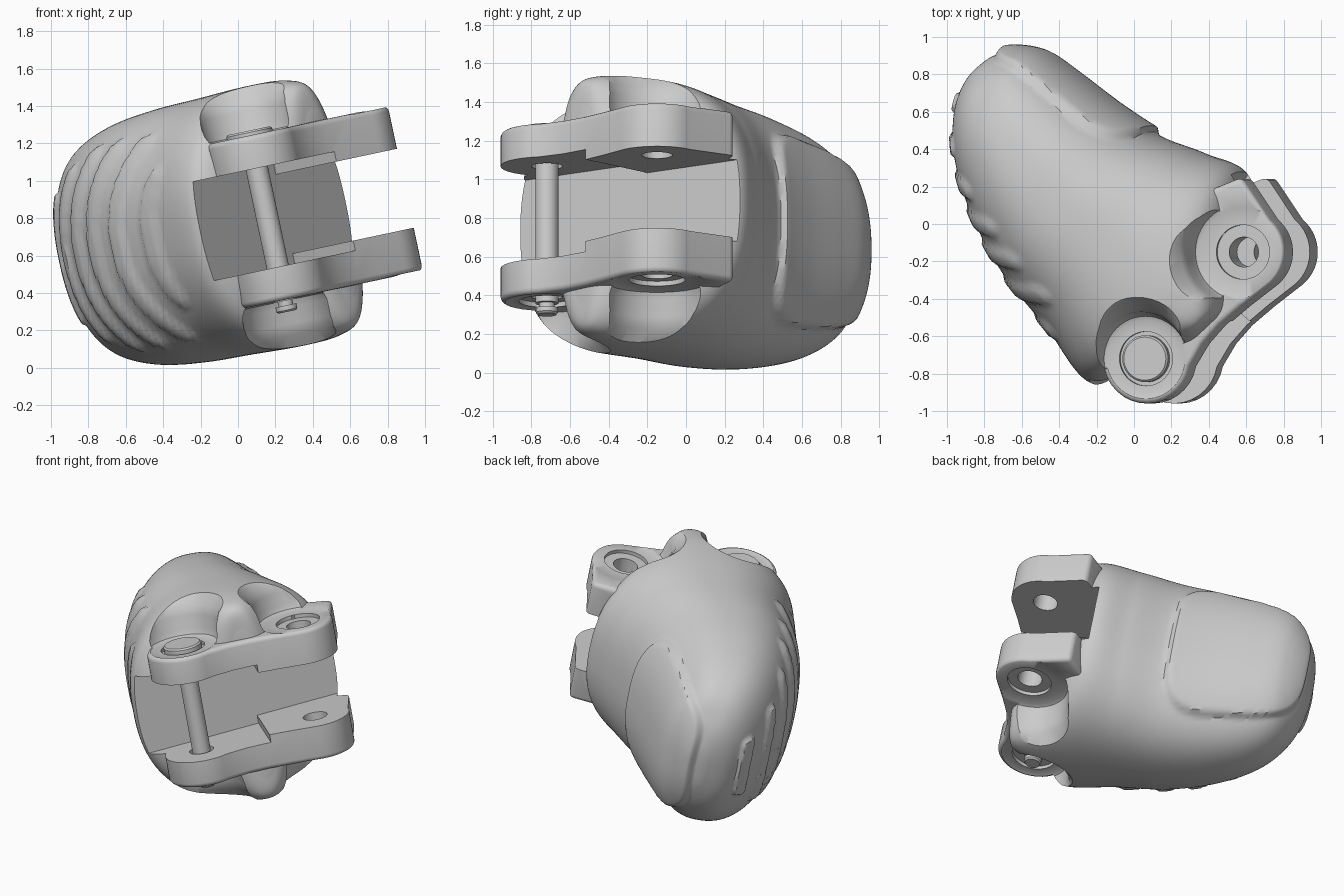
import bpy, bmesh, math
from mathutils import Vector, Matrix

if "Cube" in bpy.data.objects:
    bpy.data.objects.remove(bpy.data.objects["Cube"])

grey = bpy.data.materials.new("satin_grey")
grey.use_nodes = True
grey.diffuse_color = (0.6, 0.6, 0.6, 1)
grey.node_tree.nodes["Principled BSDF"].inputs["Base Color"].default_value = (0.6, 0.6, 0.6, 1)

# Everything is built with the hinge axis upright, then tilted
TILT = Matrix.Translation((0, 0, 0.77)) @ Matrix.Rotation(math.radians(-12), 4, 'Y')
PIN, HOLE = (0.16, -0.72), (0.69, -0.15)
PLATE = 0.45


def orient(bm):
    bm.normal_update()
    bmesh.ops.recalc_face_normals(bm, faces=bm.faces[:])
    if bm.calc_volume(signed=True) < 0:
        bmesh.ops.reverse_faces(bm, faces=bm.faces[:])
    bm.normal_update()


def finish(name, bm):
    orient(bm)
    me = bpy.data.meshes.new(name)
    bm.to_mesh(me)
    bm.free()
    me.materials.append(grey)
    ob = bpy.data.objects.new(name, me)
    bpy.context.collection.objects.link(ob)
    return ob


def prism(name, outline, low, high):
    bm = bmesh.new()
    a, b = [[bm.verts.new((x, y, w)) for x, y in outline] for w in (low, high)]
    bm.faces.new(a[::-1])
    bm.faces.new(b)
    for i in range(len(a)):
        bm.faces.new((a[i - 1], a[i], b[i], b[i - 1]))
    return finish(name, bm)


def lathe(name, profile, centre, flip=1, n=48):
    # Profile starts and ends on the axis
    bm = bmesh.new()
    rings = []
    for r, w in profile:
        count = n if r else 1
        rings.append([bm.verts.new((centre[0] + r * math.cos(math.tau * i / n),
                                    centre[1] + r * math.sin(math.tau * i / n), flip * w))
                      for i in range(count)])
    for a, b in zip(rings, rings[1:]):
        for i in range(n):
            quad = [a[i % len(a)], a[(i + 1) % len(a)], b[(i + 1) % len(b)], b[i % len(b)]]
            bm.faces.new(list(dict.fromkeys(quad)))
    return finish(name, bm)


def apply(ob, mod):
    bpy.context.view_layer.update()
    with bpy.context.temp_override(object=ob, active_object=ob, selected_objects=[ob]):
        bpy.ops.object.modifier_apply(modifier=mod.name)


def boolean(ob, other, operation='DIFFERENCE'):
    # Try the next solver if one loses the body
    before = ob.data.copy()
    for solver in ('EXACT', 'MANIFOLD', 'FLOAT'):
        mod = ob.modifiers.new("cut", 'BOOLEAN')
        mod.operation, mod.solver, mod.object = operation, solver, other
        apply(ob, mod)
        if len(ob.data.polygons) > 2000:
            break
        ob.data = before.copy()
    bpy.data.objects.remove(other)


def arc(c, r, a0, a1, n=16):
    angles = [math.radians(a0 + (a1 - a0) * i / n) for i in range(n + 1)]
    return [(c[0] + r * math.cos(a), c[1] + r * math.sin(a)) for a in angles]


def smooth(x):
    x = min(1, max(0, x))
    return x * x * (3 - 2 * x)


# Shell stations: back point, pad-side point, half width
KEYS = [(0.44, -0.60, 0.58, -0.47, 0.50), (0.36, -0.66, 0.61, -0.38, 0.65),
        (0.12, -0.74, 0.62, -0.10, 0.70), (-0.20, -0.86, 0.60, 0.26, 0.71),
        (-0.45, -0.56, 0.37, 0.38, 0.70), (-0.68, -0.28, 0.13, 0.47, 0.69),
        (-0.85, 0.03, -0.10, 0.61, 0.66), (-0.945, 0.33, -0.33, 0.78, 0.59),
        (-0.955, 0.58, -0.47, 0.88, 0.48), (-0.90, 0.76, -0.56, 0.915, 0.33),
        (-0.80, 0.87, -0.66, 0.925, 0.16), (-0.73, 0.91, -0.73, 0.91, 0)]


def station(t):
    i = min(int(t), len(KEYS) - 2)
    f = t - i
    p = [KEYS[min(max(i + k, 0), len(KEYS) - 1)] for k in (-1, 0, 1, 2)]
    return [0.5 * (2 * b + (c - a) * f + (2 * a - 5 * b + 4 * c - d) * f * f
                   + (3 * b - a - 3 * c + d) * f ** 3) for a, b, c, d in zip(*p)]


# Ridges across the back: position along it, half length
RIDGES = [(-0.53, 0.37), (-0.32, 0.56), (-0.12, 0.56), (0.06, 0.55),
          (0.25, 0.48), (0.45, 0.36), (0.66, 0.22)]


def ridge_height(back_y, w):
    s = back_y + 0.2 * (w / 0.56) ** 2
    d = min(math.hypot(s - c, max(0, abs(w) - length + 0.045)) for c, length in RIDGES)
    return 0.018 * smooth((0.055 - d) / 0.016)


def pad_height(p):
    x, y = p.x + 0.3, p.y - 0.72
    a, out = -0.897 * x + 0.443 * y, 0.443 * x + 0.897 * y
    if out < -0.36:
        return 0
    f = (abs(a / 0.47) ** 3.5 + abs(p.z / (0.49 - 0.14 * a)) ** 3.5) ** (1 / 3.5)
    return 0.035 * smooth((1 - f) / 0.08)


def shell():
    bm = bmesh.new()
    n, steps = 120, 140
    rings, back = [], {}
    for j in range(steps):
        # Coarser spacing at the front, finer toward the closed tip
        t = (len(KEYS) - 1) * (1 - (1 - j / steps) ** 1.15)
        dx, dy, px, py, h = station(t)
        ring = []
        for i in range(n):
            a = math.tau * i / n
            c, s = [math.copysign(abs(v) ** (2 / 2.35), v) for v in (math.cos(a), math.sin(a))]
            v = bm.verts.new(((dx + px) / 2 + (px - dx) / 2 * c,
                              (dy + py) / 2 + (py - dy) / 2 * c, h * s))
            ring.append(v)
            if t > 3:
                back[v] = (dy, c)
        rings.append(ring)
    for a, b in zip(rings, rings[1:]):
        for i in range(n):
            bm.faces.new((a[i], b[i], b[(i + 1) % n], a[(i + 1) % n]))
    bm.faces.new(rings[0])
    tip = bm.verts.new((-0.73, 0.91, 0))
    for i in range(n):
        bm.faces.new((rings[-1][(i + 1) % n], rings[-1][i], tip))
    orient(bm)
    moves = [(v, v.normal * ((ridge_height(dy, v.co.z) if c < 0 else 0) + pad_height(v.co)))
             for v, (dy, c) in back.items()]
    for v, m in moves:
        v.co += m
    return finish("fingertip_shell", bm)


body = shell()

# Twin-lug hinge plates
outline = (arc(PIN, 0.24, 170, 350) + [(0.47, -0.64), (0.56, -0.54), (0.68, -0.44)]
           + arc(HOLE, 0.225, -55, 50) + [(0.68, 0.25), (0.3, 0.1), (0.0, -0.4)])
plates = prism("hinge_plates", outline, -PLATE, PLATE)
bevel = plates.modifiers.new("round", 'BEVEL')
bevel.width, bevel.segments, bevel.angle_limit = 0.03, 4, math.radians(60)
apply(plates, bevel)
boolean(body, plates, 'UNION')

# Slot between the plates, narrower on the open-hole half
corner = (0.253, -0.2)
boolean(body, prism("slot_pin", [(-0.41, -1.15), (0.9, -1.3), (0.75, -0.68), corner], -0.27, 0.27))
boolean(body, prism("slot_hole", [(0.2, -0.276), (0.65, -0.7), (1.3, -0.3), (0.79, 0.57), corner],
                    -0.216, 0.216))

# Flared recesses over each lug, counterbores and bores
for centre, r in ((PIN, 0.235), (HOLE, 0.265)):
    for side in (1, -1):
        boolean(body, lathe("recess", [(0, 0.445), (r - 0.03, 0.445), (r - 0.008, 0.455),
                                       (r + 0.005, 0.49), (r + 0.015, 0.58), (r + 0.035, 0.64),
                                       (r + 0.09, 0.70), (r + 0.14, 0.8), (0, 0.8)], centre, side))
        boolean(body, lathe("counterbore", [(0, 0.42), (0.145, 0.42), (0.145, 0.5), (0, 0.5)],
                            centre, side))
    boolean(body, lathe("bore", [(0, -0.6), (0.08, -0.6), (0.08, 0.6), (0, 0.6)], centre))

# Hinge pin with broad head and grooved end
pin = lathe("hinge_pin", [(0, 0.475), (0.115, 0.475), (0.125, 0.465), (0.125, 0.421), (0.06, 0.421),
                          (0.06, -0.455), (0.04, -0.455), (0.04, -0.48), (0.057, -0.48),
                          (0.057, -0.505), (0.048, -0.515), (0, -0.515)], PIN)

# Tilt into place
bpy.ops.object.select_all(action='DESELECT')
for ob in (body, pin):
    ob.data.transform(TILT)
    ob.select_set(True)
bpy.context.view_layer.objects.active = body
bpy.ops.object.shade_smooth_by_angle(angle=math.radians(35))
